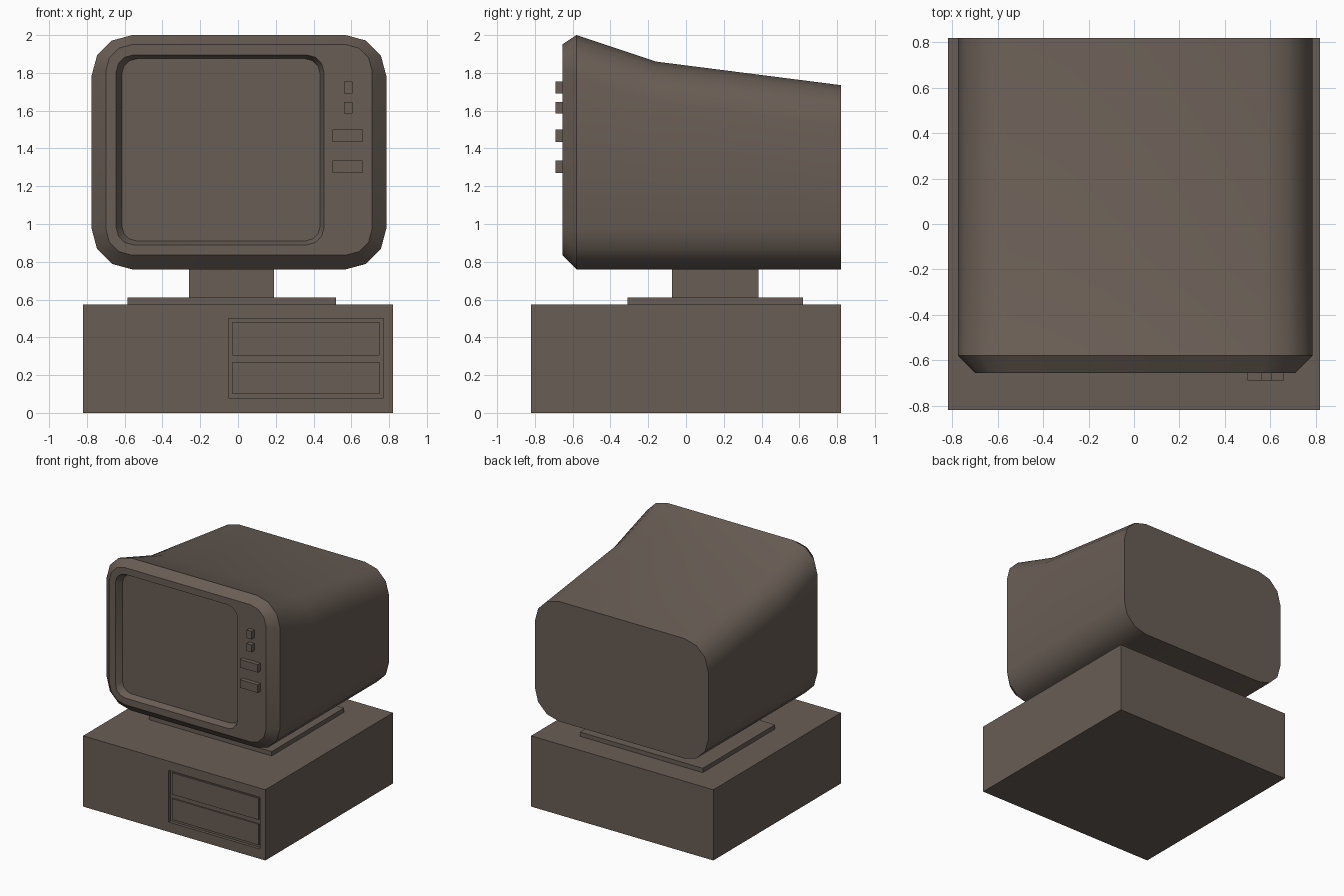
import bpy, bmesh, math

if "Cube" in bpy.data.objects:
    bpy.data.objects.remove(bpy.data.objects["Cube"])

plastic = bpy.data.materials.new("brown_plastic")
plastic.diffuse_color = (0.14, 0.11, 0.09, 1)
plastic.use_nodes = True
plastic.node_tree.nodes["Principled BSDF"].inputs["Base Color"].default_value = plastic.diffuse_color


def finish(name, bm):
    bmesh.ops.recalc_face_normals(bm, faces=bm.faces)
    mesh = bpy.data.meshes.new(name)
    bm.to_mesh(mesh)
    bm.free()
    obj = bpy.data.objects.new(name, mesh)
    bpy.context.collection.objects.link(obj)
    mesh.materials.append(plastic)
    return obj


def box(name, x0, x1, y0, y1, z0, z1):
    bm = bmesh.new()
    bmesh.ops.create_cube(bm, size=1)
    for v in bm.verts:
        v.co = ((x0 + x1) / 2 + v.co.x * (x1 - x0),
                (y0 + y1) / 2 + v.co.y * (y1 - y0),
                (z0 + z1) / 2 + v.co.z * (z1 - z0))
    return finish(name, bm)


def outline(y, x0, x1, z0, z1, r=0, segs=3):
    """Rectangle in the xz plane, with faceted round corners if r > 0."""
    corners = [(x1 - r, z1 - r), (x0 + r, z1 - r), (x0 + r, z0 + r), (x1 - r, z0 + r)]
    steps = segs + 1 if r else 1
    points = []
    for i, (cx, cz) in enumerate(corners):
        for k in range(steps):
            a = math.pi / 2 * (i + k / segs)
            points.append((cx + r * math.cos(a), y, cz + r * math.sin(a)))
    return points


def loft(name, sections):
    """Skin successive outlines and cap both ends."""
    bm = bmesh.new()
    rings = [[bm.verts.new(p) for p in s] for s in sections]
    n = len(rings[0])
    for a, b in zip(rings, rings[1:]):
        for i in range(n):
            j = (i + 1) % n
            bm.faces.new((a[i], a[j], b[j], b[i]))
    bm.faces.new(rings[0])
    bm.faces.new(rings[-1])
    return finish(name, bm)


# Desktop case with a shallow drive bay in its front
loft("computer_case", [
    outline(0.82, -0.82, 0.82, 0, 0.575),
    outline(-0.82, -0.82, 0.82, 0, 0.575),
    outline(-0.82, -0.05, 0.77, 0.08, 0.5),
    outline(-0.795, -0.05, 0.77, 0.08, 0.5),
])

# Two drive fronts sitting inside the bay
for i, (z0, z1) in enumerate([(0.10, 0.27), (0.305, 0.48)]):
    box(f"drive_front_{i + 1}", -0.03, 0.75, -0.805, -0.79, z0, z1)

# Monitor stand
box("stand_plate", -0.585, 0.52, -0.31, 0.62, 0.575, 0.61)
box("stand_neck", -0.26, 0.19, -0.075, 0.385, 0.61, 0.77)

# Monitor shell: sloping top, chamfered front rim, recessed screen
monitor = loft("monitor", [
    outline(0.82, -0.775, 0.785, 0.76, 1.735, 0.215),
    outline(-0.16, -0.775, 0.785, 0.76, 1.86, 0.215),
    outline(-0.58, -0.775, 0.785, 0.76, 2.0, 0.215),
    outline(-0.655, -0.70, 0.71, 0.835, 1.95, 0.14),
    outline(-0.655, -0.645, 0.455, 0.89, 1.895, 0.09),
    outline(-0.605, -0.615, 0.435, 0.91, 1.875, 0.08),
])
bpy.context.view_layer.objects.active = monitor
monitor.select_set(True)
bpy.ops.object.shade_smooth_by_angle(angle=math.radians(35))

# Control buttons to the right of the screen
buttons = [(0.56, 0.605, 1.69, 1.755), (0.56, 0.605, 1.585, 1.645),
           (0.50, 0.66, 1.435, 1.50), (0.50, 0.66, 1.27, 1.335)]
for i, (x0, x1, z0, z1) in enumerate(buttons):
    box(f"button_{i + 1}", x0, x1, -0.69, -0.65, z0, z1)
